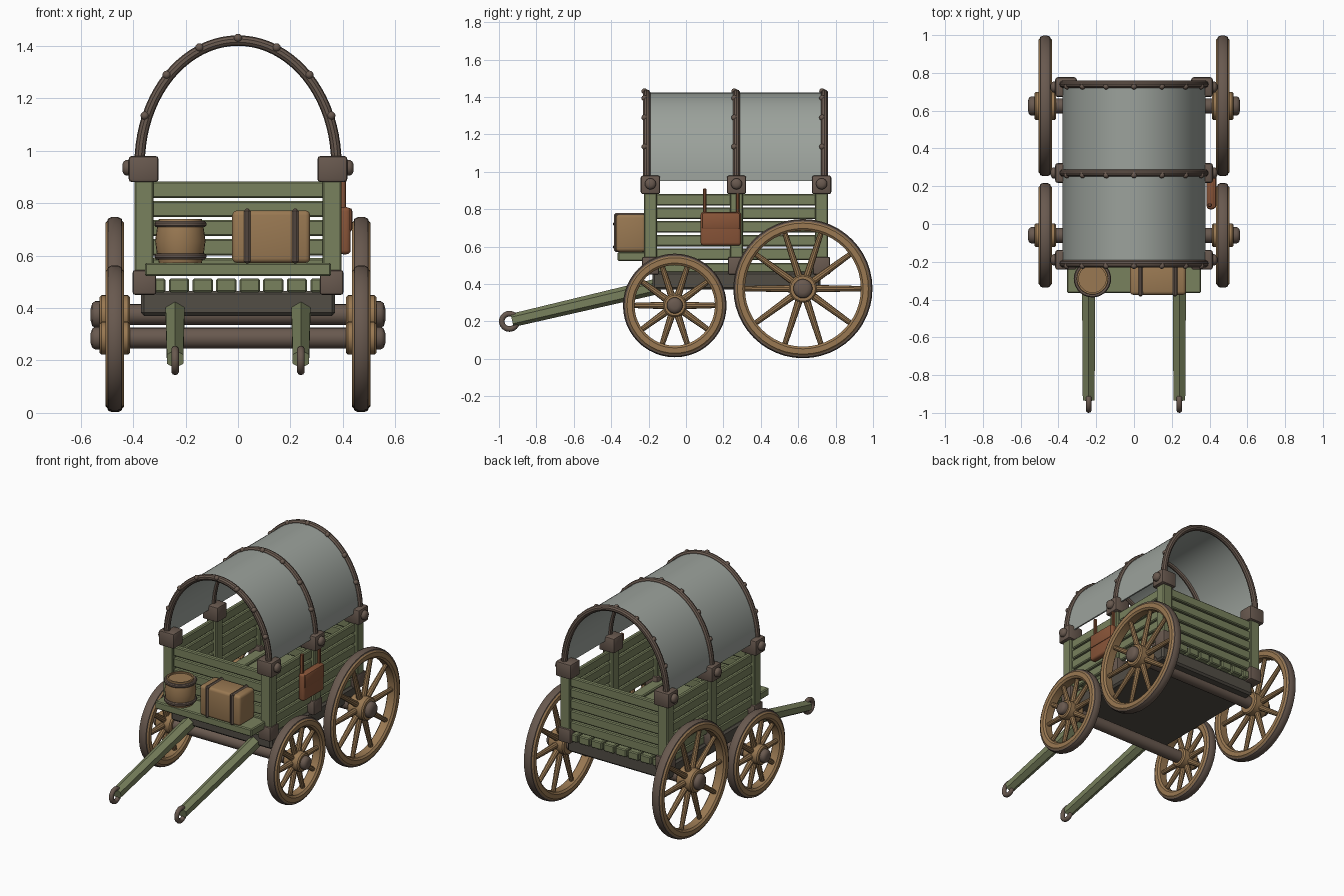
import bpy, bmesh
from math import sin, cos, pi, radians
from mathutils import Vector, Matrix

if "Cube" in bpy.data.objects:
    bpy.data.objects.remove(bpy.data.objects["Cube"])


def material(name, c):
    m = bpy.data.materials.new(name)
    m.diffuse_color = (*c, 1)
    m.use_nodes = True
    m.node_tree.nodes["Principled BSDF"].inputs["Base Color"].default_value = m.diffuse_color
    return m


GREEN = material("green_paint", (0.19, 0.22, 0.11))
TAN = material("tan_wood", (0.32, 0.19, 0.085))
BROWN = material("dark_wood", (0.14, 0.10, 0.078))
DARK = material("shadow_wood", (0.085, 0.075, 0.06))
LEATHER = material("leather", (0.25, 0.09, 0.04))
CANVAS = material("canvas", (0.33, 0.36, 0.33))


def finish(name, bm, mat, angle=35):
    bmesh.ops.recalc_face_normals(bm, faces=bm.faces)
    me = bpy.data.meshes.new(name)
    bm.to_mesh(me)
    bm.free()
    me.shade_smooth()
    me.set_sharp_from_angle(angle=radians(angle))
    me.materials.append(mat)
    ob = bpy.data.objects.new(name, me)
    bpy.context.collection.objects.link(ob)
    return ob


def box(name, x, y, z, mat, bevel=0.006, seg=1):
    """Bevelled box from (min, max) ranges."""
    bm = bmesh.new()
    size = [b - a for a, b in (x, y, z)]
    mid = [(a + b) / 2 for a, b in (x, y, z)]
    bmesh.ops.create_cube(bm, size=1)
    for v in bm.verts:
        v.co = [v.co[i] * size[i] + mid[i] for i in range(3)]
    bmesh.ops.bevel(bm, geom=bm.edges[:], offset=bevel, segments=seg, affect='EDGES', profile=0.5)
    return finish(name, bm, mat)


def rod(bm, p, q, r1, r2, n=12):
    """Tapered cylinder between two points."""
    p, q = Vector(p), Vector(q)
    rot = (q - p).to_track_quat('Z', 'Y').to_matrix().to_4x4()
    bmesh.ops.create_cone(bm, cap_ends=True, segments=n, radius1=r1, radius2=r2,
                          depth=(q - p).length, matrix=Matrix.Translation((p + q) / 2) @ rot)


def lathe(name, profile, centre, axis, mat, n=32, closed=False, angle=35):
    """Revolve (radius, height) points round the X or Z axis."""
    bm = bmesh.new()
    rings = []
    for i in range(n):
        c, s = cos(2 * pi * i / n), sin(2 * pi * i / n)
        rings.append([bm.verts.new(Vector(centre) + Vector((h, r * c, r * s) if axis == 'X' else (r * c, r * s, h)))
                      for r, h in profile])
    m = len(profile)
    for i in range(n):
        a, b = rings[i], rings[(i + 1) % n]
        for j in range(m if closed else m - 1):
            k = (j + 1) % m
            bm.faces.new((a[j], b[j], b[k], a[k]))
    if not closed:
        bm.faces.new([r[0] for r in rings])
        bm.faces.new([r[-1] for r in rings])
    return finish(name, bm, mat, angle)


def ring(name, major, minor, centre, axis, mat, n=32):
    prof = [(major + minor * cos(2 * pi * k / 10), minor * sin(2 * pi * k / 10)) for k in range(10)]
    return lathe(name, prof, centre, axis, mat, n, True, 60)


def arch(t, grow=0.0):
    """Point (x, z) on the cover's half ellipse."""
    return (0.375 + grow) * cos(t), 0.95 + (0.47 + grow) * sin(t)


# Wheels with rim, tyre, spokes, hub and cap, plus axles
for tag, y, z, R, hub in (("front", -0.06, 0.285, 0.275, 0.063), ("rear", 0.625, 0.375, 0.37, 0.075)):
    for side, s in (("left", -1), ("right", 1)):
        n = f"{tag}_{side}_"
        c = (0.47 * s, y, z)
        t = 0.06
        lathe(n + "rim", [(R - t, -.026), (R - t, .026), (R - t + .012, .036), (R - .02, .036), (R - .01, .026),
                          (R - .01, -.026), (R - .02, -.036), (R - t + .012, -.036)], c, 'X', TAN, 48, True)
        lathe(n + "tyre", [(R - .02, -.03), (R - .004, -.026), (R + .002, -.012), (R + .002, .012),
                           (R - .004, .026), (R - .02, .03)], c, 'X', BROWN, 48, True, 50)
        bm = bmesh.new()
        for k in range(10):
            d = Vector((0, cos(k * pi / 5), sin(k * pi / 5)))
            rod(bm, Vector(c) + d * hub * .7, Vector(c) + d * (R - t + .01), 0.02, 0.014, 10)
        finish(n + "spokes", bm, TAN)
        lathe(n + "hub", [(hub - .008, -.058), (hub, -.05), (hub, .05), (hub - .008, .058)], c, 'X', TAN, 24)
        e = hub * 0.68
        lathe(n + "hub_cap", [(e, 0.05 * s), (e, .075 * s), (e * .85, .086 * s), (e * .45, .092 * s)],
              c, 'X', BROWN, 24, False, 50)
    bm = bmesh.new()
    rod(bm, (-0.47, y, z), (0.47, y, z), 0.04, 0.04, 20)
    finish(tag + "_axle", bm, BROWN)

# Chassis slab and floor boards
box("chassis", (-0.37, 0.37), (-0.18, 0.72), (0.37, 0.465), DARK, 0.012)
for i in range(8):
    x = -0.36 + i * 0.09
    box("floor_board", (x + .006, x + .084), (-0.215, 0.75), (0.46, 0.512), GREEN)

# Plank walls on all four sides
for i in range(5):
    z = (0.82 - i * 0.073, 0.882 - i * 0.073)
    box("front_plank", (-0.345, 0.345), (-0.21, -0.175), z, GREEN)
    box("rear_plank", (-0.345, 0.345), (0.71, 0.745), z, GREEN)
    for s in (-1, 1):
        box("side_plank", sorted((0.345 * s, 0.375 * s)), (-0.19, 0.73), z, GREEN)

# Posts, socket blocks, bolts, hoops and studs
for y in (-0.19, 0.27, 0.725):
    for s in (-1, 1):
        box("post", sorted((0.322 * s, 0.395 * s)), (y - .035, y + .035), (0.46, 0.89), GREEN, 0.006)
        box("top_block", sorted((0.303 * s, 0.417 * s)), (y - .052, y + .052), (0.88, 0.98), BROWN, 0.012, 2)
        box("foot_block", sorted((0.312 * s, 0.402 * s)), (y - .046, y + .046), (0.45, 0.545), BROWN, 0.01, 2)
        lathe("bolt", [(.03, .41 * s), (.03, .427 * s), (.024, .436 * s), (.012, .441 * s)],
              (0, y, 0.935), 'X', BROWN, 16, False, 50)
    hy = y + (-0.02 if y < 0 else 0.015 if y > 0.5 else 0)
    bm = bmesh.new()
    sections = []
    for k in range(41):
        t = pi * k / 40
        x, z = arch(t)
        out = Vector((cos(t) / 0.375, 0, sin(t) / 0.47)).normalized()
        sections.append([bm.verts.new(Vector((x, hy, z)) + out * 0.02 * cos(a * pi / 5)
                                      + Vector((0, 0.02 * sin(a * pi / 5), 0))) for a in range(10)])
    for a, b in zip(sections, sections[1:]):
        for j in range(10):
            bm.faces.new((a[j], a[(j + 1) % 10], b[(j + 1) % 10], b[j]))
    bm.faces.new(sections[0])
    bm.faces.new(sections[-1])
    finish("hoop", bm, BROWN)
    bm = bmesh.new()
    for k in range(1, 8):
        x, z = arch(k * pi / 8, 0.01)
        bmesh.ops.create_uvsphere(bm, u_segments=12, v_segments=8, radius=0.016,
                                  matrix=Matrix.Translation((x, hy - 0.012, z)))
    finish("hoop_studs", bm, BROWN)

# Canvas cover
bm = bmesh.new()
rows = []
for k in range(41):
    (xo, zo), (xi, zi) = arch(pi * k / 40, 0.003), arch(pi * k / 40, -0.007)
    rows.append([bm.verts.new(p) for p in ((xo, -.21, zo), (xo, .74, zo), (xi, .74, zi), (xi, -.21, zi))])
for a, b in zip(rows, rows[1:]):
    for j in range(4):
        bm.faces.new((a[j], a[(j + 1) % 4], b[(j + 1) % 4], b[j]))
bm.faces.new(rows[0])
bm.faces.new(rows[-1])
finish("canvas_cover", bm, CANVAS)

# Front shelf, chest and barrel
box("front_shelf", (-0.355, 0.355), (-0.365, -0.2), (0.522, 0.572), GREEN)
box("chest", (-0.022, 0.275), (-0.375, -0.215), (0.572, 0.772), TAN, 0.018, 3)
for x in (0.035, 0.218):
    box("chest_strap", (x - .012, x + .012), (-0.384, -0.212), (0.57, 0.779), BROWN, 0.008)
lathe("barrel", [(.082, .572), (.09, .61), (.096, .655), (.09, .70), (.082, .74), (.072, .74), (.072, .73)],
      (-0.22, -0.29, 0), 'Z', TAN, 28)
for z in (0.597, 0.72):
    lathe("barrel_hoop", [(.08, z - .011), (.094, z - .011), (.099, z - .005), (.099, z + .005),
                          (.094, z + .011), (.08, z + .011)], (-0.22, -0.29, 0), 'Z', BROWN, 28, True)

# Satchel hanging on the right side
box("satchel", (0.385, 0.43), (0.078, 0.295), (0.605, 0.785), LEATHER, 0.016, 3)
box("satchel_flap", (0.39, 0.436), (0.084, 0.289), (0.69, 0.782), LEATHER, 0.012, 2)
for y in (0.1, 0.277):
    box("satchel_strap", (0.39, 0.412), (y - .009, y + .009), (0.76, 0.91), LEATHER, 0.004)

# Draw shafts with end rings
for s in (-1, 1):
    bm = bmesh.new()
    rod(bm, (0.24 * s, -0.14, 0.39), (0.24 * s, -0.93, 0.205), 0.042, 0.036, 6)
    finish("draw_shaft", bm, GREEN, 30)
    ring("shaft_ring", 0.041, 0.015, (0.24 * s, -0.944, 0.2), 'X', BROWN, 24)
